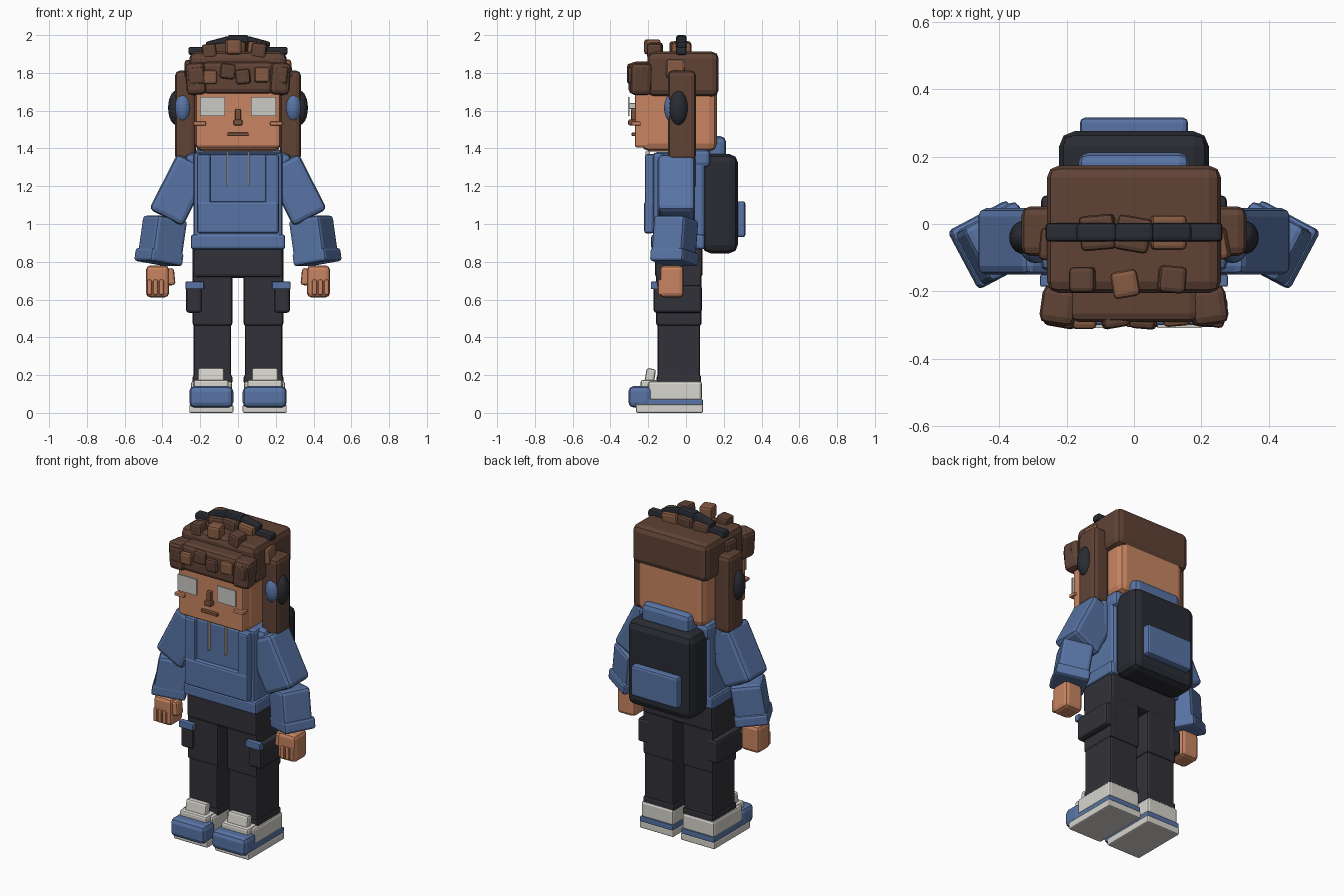
import bpy, bmesh, math
from mathutils import Matrix, Euler, Vector


def material(name, rgb):
    m = bpy.data.materials.new(name)
    m.diffuse_color = (*rgb, 1)
    return m


BLUE = material("denim blue", (0.098, 0.175, 0.375))
SKIN = material("warm skin", (0.58, 0.235, 0.122))
HAIR = material("dark brown hair", (0.115, 0.055, 0.036))
CURL = material("light brown curl", (0.24, 0.105, 0.055))
PANTS = material("charcoal cloth", (0.031, 0.031, 0.040))
BLACK = material("black rubber", (0.023, 0.025, 0.033))
WHITE = material("shoe white", (0.68, 0.66, 0.61))
LENS = material("lens grey", (0.60, 0.59, 0.55))
CORD = material("cord cream", (0.62, 0.54, 0.45))
LINE = material("face line brown", (0.20, 0.085, 0.045))


def finish(bm, name, mat, loc, rot=(0, 0, 0)):
    me = bpy.data.meshes.new(name)
    bmesh.ops.recalc_face_normals(bm, faces=bm.faces)
    bm.to_mesh(me)
    bm.free()
    me.materials.append(mat)
    ob = bpy.data.objects.new(name, me)
    ob.location = loc
    ob.rotation_euler = [math.radians(a) for a in rot]
    bpy.context.collection.objects.link(ob)
    return ob


def box(name, mat, x, y, z, bevel=0.012, rot=(0, 0, 0), seg=2):
    """Bevelled box spanning the given x, y and z ranges, turned about its centre."""
    bm = bmesh.new()
    size = [r[1] - r[0] for r in (x, y, z)]
    bmesh.ops.create_cube(bm, size=1)
    bmesh.ops.scale(bm, vec=size, verts=bm.verts)
    bevel = min(bevel, 0.45 * min(size))
    if bevel > 0.002:
        bmesh.ops.bevel(bm, geom=bm.edges[:], offset=bevel, segments=seg,
                        profile=0.5, affect='EDGES')
    return finish(bm, name, mat, [sum(r) / 2 for r in (x, y, z)], rot)


def pair(name, mat, x, y, z, bevel=0.012, rot=(0, 0, 0), seg=2):
    """The same box on both sides, given for the +x side."""
    box(name + "_left", mat, x, y, z, bevel, rot, seg)
    box(name + "_right", mat, (-x[1], -x[0]), y, z, bevel,
        (rot[0], -rot[1], -rot[2]), seg)


def ball_pair(name, mat, c, r):
    for side, s in (("left", 1), ("right", -1)):
        bm = bmesh.new()
        bmesh.ops.create_uvsphere(bm, u_segments=20, v_segments=12, radius=1)
        bmesh.ops.scale(bm, vec=r, verts=bm.verts)
        finish(bm, f"{name}_{side}", mat, (s * c[0], c[1], c[2]))


# Shoes
pair("shoe_sole", WHITE, (0.025, 0.258), (-0.265, 0.09), (0, 0.045), 0.008)
pair("shoe_band", BLUE, (0.028, 0.255), (-0.26, 0.09), (0.04, 0.072), 0.006)
pair("shoe_upper", WHITE, (0.032, 0.25), (-0.2, 0.085), (0.065, 0.168), 0.015)
pair("shoe_instep", WHITE, (0.05, 0.235), (-0.24, -0.05), (0.11, 0.175), 0.012)
pair("shoe_toe", BLUE, (0.025, 0.258), (-0.305, -0.18), (0.028, 0.142), 0.028)
pair("shoe_tongue", WHITE, (0.073, 0.213), (-0.215, -0.165), (0.15, 0.235), 0.012, (-10, 0, 0))

# Trousers
pair("trouser_cuff", PANTS, (0.03, 0.24), (-0.155, 0.08), (0.155, 0.2), 0.01)
pair("lower_leg", PANTS, (0.037, 0.235), (-0.15, 0.075), (0.16, 0.5), 0.012)
pair("upper_leg", PANTS, (0.03, 0.24), (-0.158, 0.082), (0.46, 0.8), 0.014)
box("hips", PANTS, (-0.24, 0.24), (-0.165, 0.088), (0.715, 0.9), 0.02)
pair("cargo_pocket", PANTS, (0.192, 0.275), (-0.172, 0.085), (0.53, 0.675), 0.015)
pair("pocket_tab", BLUE, (0.18, 0.278), (-0.186, -0.15), (0.655, 0.695), 0.005)

# Hoodie
box("hoodie_hem", BLUE, (-0.25, 0.25), (-0.185, 0.1), (0.865, 0.945), 0.015)
box("hoodie_body", BLUE, (-0.235, 0.235), (-0.175, 0.1), (0.9, 1.38), 0.02)
box("hoodie_front", BLUE, (-0.215, 0.215), (-0.195, -0.15), (0.955, 1.37), 0.012)
box("front_pocket", BLUE, (-0.217, 0.217), (-0.222, -0.17), (0.95, 1.12), 0.014)
pair("pack_strap", BLUE, (0.145, 0.217), (-0.218, -0.16), (1.08, 1.37), 0.012)
pair("drawstring", CORD, (0.052, 0.062), (-0.215, -0.19), (1.2, 1.385), 0.003)
pair("shoulder", BLUE, (0.13, 0.28), (-0.14, 0.05), (1.17, 1.375), 0.03)
box("hood_back", BLUE, (-0.165, 0.165), (0.03, 0.212), (1.28, 1.465), 0.03)
box("hood_collar", BLUE, (-0.24, 0.24), (-0.05, 0.13), (1.3, 1.395), 0.025)

# Arms and hands
pair("upper_arm", BLUE, (0.207, 0.407), (-0.15, 0.047), (1.015, 1.345), 0.025, (0, -27, 0))
pair("forearm", BLUE, (0.308, 0.492), (-0.15, 0.033), (0.815, 1.035), 0.02, (0, -9, -28))
pair("sleeve_cuff", BLUE, (0.32, 0.517), (-0.16, 0.037), (0.79, 0.86), 0.015, (0, -9, -28))
pair("palm", SKIN, (0.365, 0.487), (-0.138, -0.012), (0.612, 0.78), 0.022)
pair("thumb", SKIN, (0.335, 0.385), (-0.12, -0.055), (0.675, 0.765), 0.014, (0, 6, 0))
for i in range(3):
    x = 0.392 + i * 0.032
    pair(f"finger_{i}", SKIN, (x, x + 0.026), (-0.148, -0.12), (0.625, 0.705), 0.008)

# Backpack
box("backpack", BLACK, (-0.222, 0.222), (0.085, 0.275), (0.845, 1.37), 0.045)
box("backpack_pocket", BLUE, (-0.16, 0.16), (0.26, 0.315), (0.93, 1.12), 0.014)

# Head and face
box("head", SKIN, (-0.228, 0.228), (-0.235, 0.163), (1.385, 1.8), 0.04)
box("face", SKIN, (-0.222, 0.222), (-0.27, -0.19), (1.405, 1.75), 0.012)
pair("lens", LENS, (0.07, 0.2), (-0.308, -0.298), (1.572, 1.672), 0.002)
pair("lens_mount", LENS, (0.12, 0.15), (-0.3, -0.26), (1.61, 1.64), 0.004)
box("nose_bridge", LINE, (-0.015, 0.015), (-0.292, -0.25), (1.54, 1.61), 0.008)
box("nose_tip", LINE, (-0.024, 0.024), (-0.306, -0.25), (1.522, 1.553), 0.008)
box("mouth", LINE, (-0.056, 0.056), (-0.288, -0.25), (1.466, 1.484), 0.004)
pair("cheek_mark", SKIN, (0.17, 0.235), (-0.288, -0.24), (1.522, 1.542), 0.004)

# Hair masses
box("hair_cap", HAIR, (-0.258, 0.258), (-0.205, 0.173), (1.675, 1.912), 0.035)
box("fringe", HAIR, (-0.19, 0.19), (-0.29, -0.18), (1.69, 1.86), 0.025)
pair("fringe_side", HAIR, (0.165, 0.272), (-0.3, -0.185), (1.685, 1.855), 0.025, (0, 4, 8))
pair("side_hair", HAIR, (0.222, 0.333), (-0.095, 0.052), (1.335, 1.812), 0.025)

# Curls: centre x, y, z, half size, light or dark
for i, (x, y, z, h, m) in enumerate([
        (-0.215, -0.262, 1.785, 0.045, HAIR), (-0.148, -0.275, 1.778, 0.037, CURL),
        (-0.058, -0.268, 1.808, 0.040, HAIR), (0.028, -0.272, 1.78, 0.039, HAIR),
        (0.125, -0.262, 1.79, 0.041, CURL), (0.225, -0.258, 1.79, 0.045, HAIR),
        (-0.152, -0.165, 1.915, 0.038, HAIR), (-0.026, -0.178, 1.938, 0.040, CURL),
        (0.112, -0.164, 1.918, 0.040, HAIR), (-0.105, -0.025, 1.905, 0.052, HAIR),
        (-0.003, -0.03, 1.915, 0.052, HAIR), (0.1, -0.025, 1.912, 0.052, CURL),
        (0.232, -0.062, 1.82, 0.048, CURL), (-0.232, -0.062, 1.82, 0.048, HAIR)]):
    box(f"curl_{i}", m, (x - h, x + h), (y - h, y + h), (z - h, z + h), 0.014,
        (0, (i % 3 - 1) * 6, (i * 2 % 5 - 2) * 5))

# Headphones
ball_pair("ear_cushion", BLUE, (0.292, -0.068, 1.615), (0.045, 0.048, 0.08))
ball_pair("ear_shell", BLACK, (0.325, -0.04, 1.615), (0.045, 0.05, 0.092))
box("headband_top", BLACK, (-0.058, 0.058), (-0.052, 0.003), (1.953, 2.0), 0.012)
pair("headband_bend", BLACK, (0.045, 0.17), (-0.052, 0.003), (1.935, 1.98), 0.012, (0, 15, 0))
pair("headband_end", BLACK, (0.15, 0.263), (-0.052, 0.003), (1.895, 1.938), 0.012)
